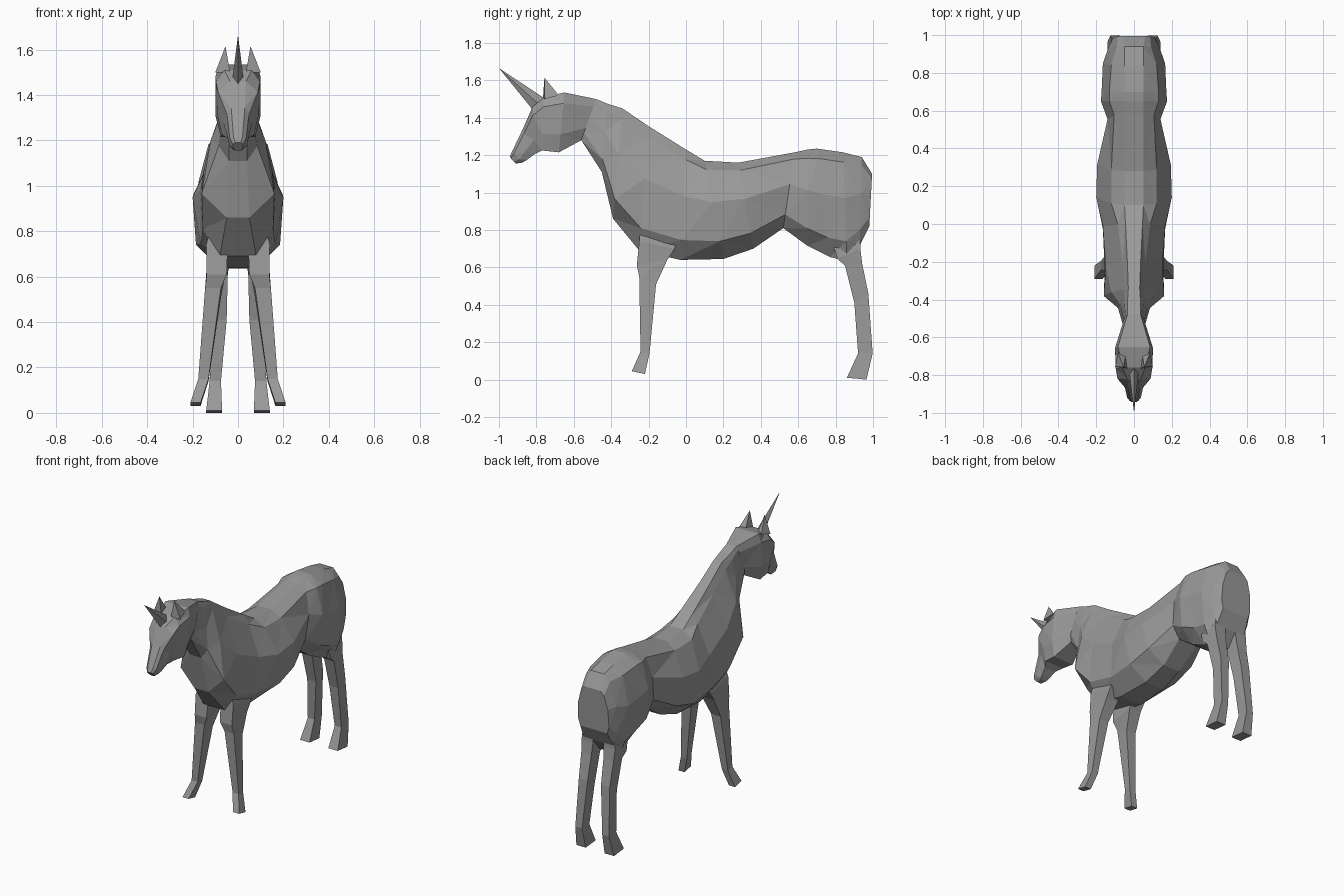
import bpy
import bmesh
from mathutils import Vector

grey = bpy.data.materials.new("grey")
grey.diffuse_color = (0.32, 0.32, 0.32, 1)


def finish(name, bm, mirror):
    """Optionally add the mirrored twin, then make the object."""
    if mirror:
        copy = bmesh.ops.duplicate(bm, geom=bm.verts[:] + bm.edges[:] + bm.faces[:])["geom"]
        for v in [g for g in copy if isinstance(g, bmesh.types.BMVert)]:
            v.co.x *= -1
        bmesh.ops.reverse_faces(bm, faces=[g for g in copy if isinstance(g, bmesh.types.BMFace)])
    mesh = bpy.data.meshes.new(name)
    bm.to_mesh(mesh)
    bm.free()
    mesh.materials.append(grey)
    obj = bpy.data.objects.new(name, mesh)
    bpy.context.collection.objects.link(obj)
    return obj


def loft(name, rings, mirror=False):
    """Skin a list of equal-sized point rings, cap both ends."""
    bm = bmesh.new()
    rows = [[bm.verts.new(p) for p in ring] for ring in rings]
    n = len(rows[0])
    for a, b in zip(rows, rows[1:]):
        for i in range(n):
            j = (i + 1) % n
            bm.faces.new((a[i], a[j], b[j], b[i]))
    bm.faces.new(rows[0])
    bm.faces.new(rows[-1])
    bmesh.ops.recalc_face_normals(bm, faces=bm.faces)
    bmesh.ops.triangulate(bm, faces=bm.faces)
    return finish(name, bm, mirror)


def section(top, bottom, widths, steps):
    """Slice between a top and a bottom (y, z) point, mirrored about x = 0."""
    t, b = Vector((0, *top)), Vector((0, *bottom))
    half = [t.lerp(b, f) + Vector((w, 0, 0)) for f, w in zip(steps, widths)]
    return half + [Vector((-p.x, p.y, p.z)) for p in reversed(half)]


def spike(name, base, tip, mirror=False):
    """Pointed cone with a hand-placed base."""
    bm = bmesh.new()
    ring = [bm.verts.new(p) for p in base]
    point = bm.verts.new(tip)
    for i, v in enumerate(ring):
        bm.faces.new((v, ring[(i + 1) % len(ring)], point))
    bm.faces.new(ring)
    bmesh.ops.recalc_face_normals(bm, faces=bm.faces)
    return finish(name, bm, mirror)


def leg(name, levels):
    """Mirrored pair of legs: each level is x0, x1, front y, z, back y, z."""
    loft(name, [[(x0, yf, zf), (x1, yf, zf), (x1, yb, zb), (x0, yb, zb)]
                for x0, x1, yf, zf, yb, zb in levels], mirror=True)


# Body from rump to throat
body_steps = (0, 0.09, 0.42, 0.82, 1)
loft("body", [section(*s, body_steps) for s in (
    ((0.995, 1.10), (0.98, 0.82), (0.06, 0.085, 0.11, 0.115, 0.10)),
    ((0.94, 1.19), (0.93, 0.72), (0.05, 0.09, 0.135, 0.135, 0.11)),
    ((0.84, 1.215), (0.86, 0.635), (0.05, 0.12, 0.165, 0.15, 0.11)),
    ((0.70, 1.235), (0.77, 0.655), (0.05, 0.13, 0.17, 0.15, 0.08)),
    ((0.65, 1.23), (0.65, 0.715), (0.05, 0.13, 0.175, 0.16, 0.07)),
    ((0.58, 1.215), (0.52, 0.81), (0.05, 0.105, 0.14, 0.13, 0.07)),
    ((0.28, 1.16), (0.36, 0.70), (0.05, 0.12, 0.195, 0.175, 0.06)),
    ((0.10, 1.17), (0.20, 0.645), (0.05, 0.12, 0.20, 0.185, 0.07)),
    ((0.00, 1.23), (-0.03, 0.64), (0.045, 0.085, 0.165, 0.165, 0.08)),
    ((-0.20, 1.355), (-0.25, 0.69), (0.035, 0.06, 0.15, 0.155, 0.08)),
    ((-0.34, 1.45), (-0.39, 0.86), (0.03, 0.05, 0.12, 0.16, 0.05)),
    ((-0.42, 1.475), (-0.45, 1.11), (0.035, 0.05, 0.07, 0.085, 0.04)),
    ((-0.48, 1.50), (-0.56, 1.28), (0.035, 0.045, 0.055, 0.055, 0.04)),
)])

# Head from throat to muzzle
head_steps = (0, 0.18, 0.70, 1)
loft("head", [section(*s, head_steps) for s in (
    ((-0.48, 1.50), (-0.56, 1.28), (0.035, 0.05, 0.055, 0.04)),
    ((-0.65, 1.535), (-0.68, 1.215), (0.085, 0.10, 0.10, 0.075)),
    ((-0.76, 1.51), (-0.77, 1.225), (0.06, 0.097, 0.09, 0.07)),
    ((-0.82, 1.46), (-0.81, 1.205), (0.035, 0.088, 0.065, 0.04)),
    ((-0.87, 1.345), (-0.85, 1.175), (0.03, 0.048, 0.05, 0.03)),
    ((-0.93, 1.22), (-0.875, 1.16), (0.02, 0.036, 0.038, 0.022)),
    ((-0.943, 1.19), (-0.91, 1.155), (0.012, 0.022, 0.022, 0.012)),
)])

# Legs, with the upper ends buried in the body
leg("front_legs", (
    (0.05, 0.115, -0.24, 0.84, -0.04, 0.82),
    (0.045, 0.14, -0.25, 0.74, -0.06, 0.70),
    (0.05, 0.138, -0.263, 0.61, -0.10, 0.64),
    (0.075, 0.145, -0.25, 0.55, -0.16, 0.51),
    (0.13, 0.175, -0.243, 0.15, -0.195, 0.14),
    (0.165, 0.21, -0.29, 0.045, -0.22, 0.03),
))
leg("hind_legs", (
    (0.04, 0.11, 0.76, 0.80, 0.93, 0.84),
    (0.04, 0.125, 0.81, 0.645, 0.932, 0.70),
    (0.045, 0.12, 0.85, 0.61, 0.942, 0.62),
    (0.05, 0.115, 0.90, 0.41, 0.975, 0.46),
    (0.075, 0.125, 0.92, 0.14, 0.998, 0.14),
    (0.07, 0.14, 0.86, 0.01, 0.965, 0.0),
))

# Ears and horn
spike("ears", [(0.035, -0.765, 1.50), (0.10, -0.755, 1.50),
               (0.085, -0.68, 1.52), (0.045, -0.70, 1.52)],
      (0.055, -0.757, 1.615), mirror=True)
spike("horn", [(0.024, -0.79, 1.475), (0, -0.825, 1.45),
               (-0.024, -0.79, 1.475), (0, -0.75, 1.50)], (0, -1.0, 1.665))
